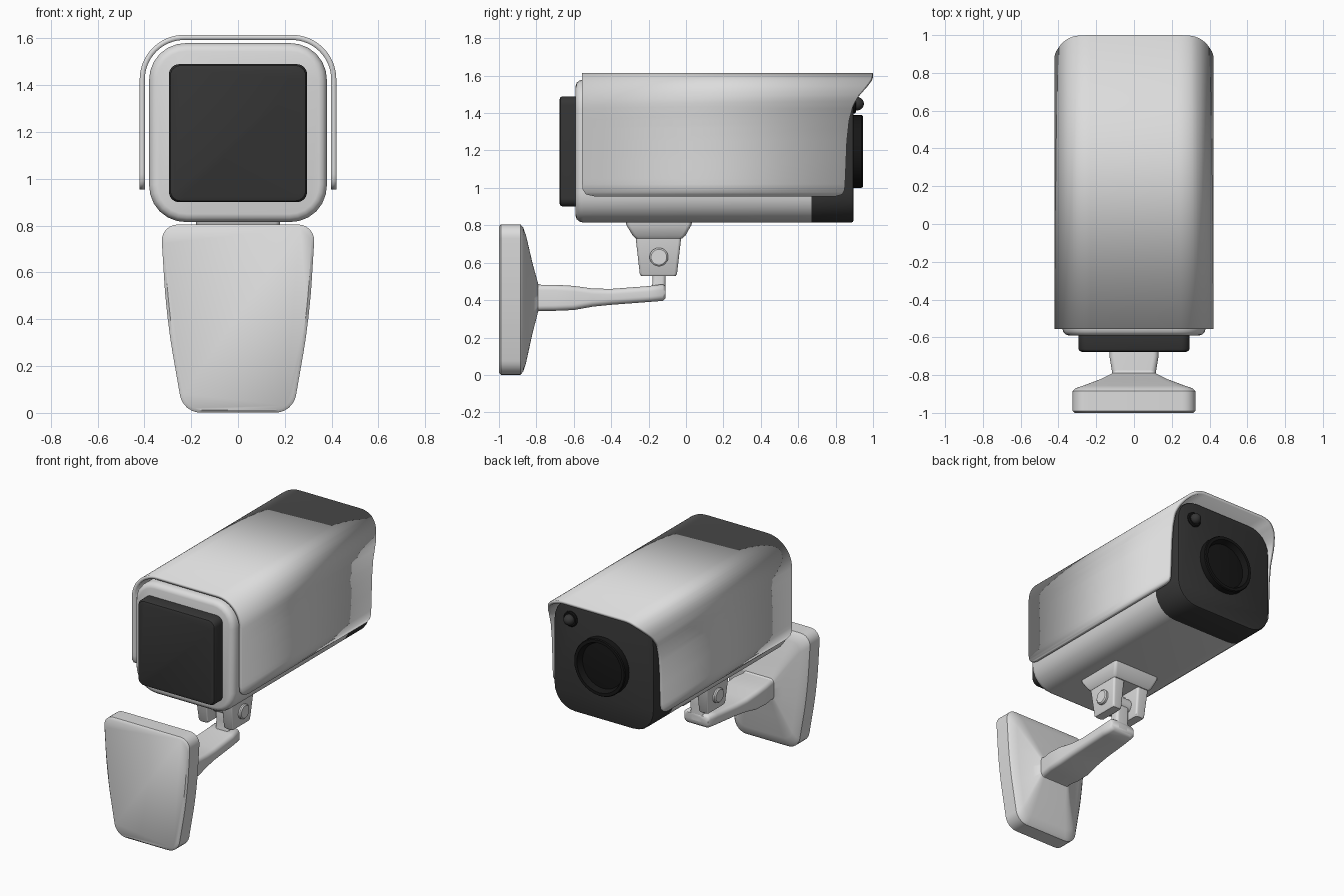
import bpy, bmesh, math
from mathutils import Vector

cube = bpy.data.objects.get("Cube")
if cube:
    bpy.data.objects.remove(cube, do_unlink=True)


def material(name, rgb):
    m = bpy.data.materials.new(name)
    m.use_nodes = True
    m.diffuse_color = (*rgb, 1)
    m.node_tree.nodes["Principled BSDF"].inputs["Base Color"].default_value = (*rgb, 1)
    return m


WHITE = material("off white", (0.72, 0.72, 0.72))
DARK = material("charcoal", (0.036, 0.036, 0.036))
BLACK = material("lens black", (0.008, 0.008, 0.008))


def finish(name, bm, mat, recalc=True, angle=35):
    if recalc:
        bmesh.ops.recalc_face_normals(bm, faces=bm.faces)
    me = bpy.data.meshes.new(name)
    bm.to_mesh(me)
    bm.free()
    me.materials.append(mat)
    ob = bpy.data.objects.new(name, me)
    bpy.context.collection.objects.link(ob)
    bpy.ops.object.select_all(action="DESELECT")
    ob.select_set(True)
    bpy.context.view_layer.objects.active = ob
    bpy.ops.object.shade_smooth_by_angle(angle=math.radians(angle))
    return ob


def rounded(corners, radii, n=6):
    """Polygon with each corner replaced by a smooth curve."""
    pts = []
    for i, c in enumerate(corners):
        c = Vector(c)
        a = (Vector(corners[i - 1]) - c).normalized() * radii[i]
        b = (Vector(corners[(i + 1) % len(corners)]) - c).normalized() * radii[i]
        for k in range(n + 1):
            t = k / n
            w = 0.75 * 2 * t * (1 - t)      # slightly tight corner, near an arc
            u, v = (1 - t) ** 2, t ** 2
            s = u + v + w
            pts.append(c + (a * u + b * v) / s)
    return pts


def rect(w, lo, hi, r):
    return rounded([(w, lo), (w, hi), (-w, hi), (-w, lo)], [r] * 4)


def loft(name, rings, mat, axis="y", angle=35):
    """Skin a list of (position, outline) along an axis and cap the ends."""
    bm = bmesh.new()
    loops = []
    for d, pts in rings:
        loops.append([bm.verts.new((a, d, b) if axis == "y" else (a, b, d)) for a, b in pts])
    n = len(loops[0])
    for p, q in zip(loops, loops[1:]):
        for i in range(n):
            j = (i + 1) % n
            bm.faces.new((p[i], p[j], q[j], q[i]))
    bm.faces.new(loops[0])
    bm.faces.new(loops[-1])
    return finish(name, bm, mat, angle=angle)


def turned(name, profile, centre, mat, axis="y", seg=32):
    """Revolve (radius, offset) pairs round an axis through a centre."""
    bm = bmesh.new()
    vs = [bm.verts.new((r, 0, h)) for r, h in profile]
    edges = [bm.edges.new(e) for e in zip(vs, vs[1:])]
    bmesh.ops.spin(bm, geom=vs + edges, cent=(0, 0, 0), axis=(0, 0, 1),
                   angle=math.tau, steps=seg)
    bmesh.ops.remove_doubles(bm, verts=bm.verts, dist=1e-4)
    for v in bm.verts:
        x, y, z = v.co
        v.co = Vector(centre) + Vector((x, z, -y) if axis == "y" else (z, y, -x))
    return finish(name, bm, mat)


# Housing: pale shell, charcoal lens end, charcoal panel on the other end
def housing(inset):
    return rect(0.38 - inset, 0.815 + inset, 1.58 - inset, 0.16 - inset)


loft("housing_shell", [(-0.59, housing(0.035)), (-0.585, housing(0.018)),
                       (-0.57, housing(0.005)), (-0.55, housing(0)),
                       (0.67, housing(0))], WHITE, angle=60)
loft("lens_end", [(0.67, housing(0)), (0.885, housing(0)),
                  (0.893, housing(0.004)), (0.896, housing(0.012))], DARK)


def panel(inset):
    return rect(0.295 - inset, 0.9 + inset, 1.49 - inset, 0.045)


loft("end_panel", [(-0.58, panel(0)), (-0.66, panel(0)), (-0.672, panel(0.006)),
                   (-0.677, panel(0.02))], DARK)

# Lens barrel with recessed glass, and the small sensor
turned("lens", [(0.195, -0.02), (0.195, 0.045), (0.19, 0.052), (0.17, 0.052),
                (0.155, 0.012), (0.1, 0.018), (0, 0.022)], (0, 0.893, 1.195), BLACK)
turned("sensor_ring", [(0.052, -0.01), (0.052, 0.01), (0.045, 0.015), (0, 0.015)],
       (0.25, 0.893, 1.45), BLACK)
turned("sensor_dome", [(0.036 * math.cos(a), 0.036 * math.sin(a))
                       for a in [k * math.pi / 16 for k in range(-8, 9)]],
       (0.25, 0.915, 1.45), DARK, seg=20)

# Sun hood: rounded arch whose ends follow curves of height
FRONT = [(0.955, 0.80), (0.965, 0.835), (0.99, 0.848), (1.05, 0.852), (1.25, 0.86),
         (1.36, 0.872), (1.44, 0.893), (1.5, 0.925), (1.56, 0.972), (1.595, 0.995),
         (1.616, 1.0)]
BACK = [(0.955, -0.49), (0.965, -0.535), (0.99, -0.552), (1.02, -0.555), (1.62, -0.555)]


def along(curve, z):
    for (z0, y0), (z1, y1) in zip(curve, curve[1:]):
        if z <= z1:
            return y0 + (y1 - y0) * (z - z0) / (z1 - z0)
    return curve[-1][1]


half = [(0.42, z) for z in (0.955, 0.959, 0.965, 0.977, 0.99, 1.02, 1.05, 1.15, 1.25, 1.32, 1.36)]
half += [(0.23 + 0.19 * math.cos(a), 1.425 + 0.19 * math.sin(a))
         for a in [k * math.pi / 32 for k in range(17)]]
arch = half + [(-x, z) for x, z in reversed(half)]
bm = bmesh.new()
rows = [(bm.verts.new((x, along(BACK, z), z)), bm.verts.new((x, along(FRONT, z), z)))
        for x, z in arch]
for (b0, f0), (b1, f1) in zip(rows, rows[1:]):
    bm.faces.new((b0, f0, f1, b1))
hood = finish("sun_hood", bm, WHITE, recalc=False)
wall = hood.modifiers.new("wall", "SOLIDIFY")
wall.thickness = 0.022
wall.offset = -1

# Bracket under the housing: flared plate, two ears and a pivot pin
def block(w, y0, y1, r=0.02, x=0):
    return [(a + x, b) for a, b in rect(w, y0, y1, r)]


loft("bracket_plate", [(0.825, block(0.18, -0.325, 0.035)), (0.80, block(0.178, -0.318, 0.028)),
                       (0.745, block(0.158, -0.285, -0.003)),
                       (0.73, block(0.145, -0.27, -0.02))], WHITE, "z")
for side, label in ((1, "left"), (-1, "right")):
    loft(label + "_ear", [(0.74, block(0.045, -0.27, -0.025, 0.015, side * 0.1)),
                          (0.54, block(0.036, -0.247, -0.048, 0.015, side * 0.096)),
                          (0.53, block(0.03, -0.24, -0.055, 0.015, side * 0.096))], WHITE, "z")
turned("pivot_pin", [(0, -0.157), (0.042, -0.157), (0.05, -0.15), (0.05, 0.15),
                     (0.042, 0.157), (0, 0.157)], (0, -0.145, 0.63), WHITE, "x", 24)

# Arm and the tongue that rises between the ears
loft("arm", [(y, rect(w, lo, hi, 0.03)) for y, w, lo, hi in (
    (-0.83, 0.115, 0.34, 0.485), (-0.77, 0.118, 0.342, 0.482), (-0.70, 0.13, 0.343, 0.482),
    (-0.60, 0.13, 0.347, 0.476), (-0.50, 0.12, 0.365, 0.462), (-0.40, 0.112, 0.375, 0.46),
    (-0.20, 0.105, 0.39, 0.475), (-0.125, 0.1, 0.396, 0.485),
    (-0.11, 0.09, 0.41, 0.475))], WHITE, angle=50)
loft("arm_tongue", [(0.43, block(0.055, -0.19, -0.11)), (0.49, block(0.05, -0.18, -0.11)),
                    (0.54, block(0.05, -0.178, -0.108)), (0.63, block(0.05, -0.185, -0.105)),
                    (0.68, block(0.045, -0.17, -0.12))], WHITE, "z")


# Wall plate: tapering outline drawn in to the arm
def plate(top, mid, low, z0, z1, r):
    zm = (z0 + z1) / 2
    return rounded([(low, z0), (mid, zm), (top, z1), (-top, z1), (-mid, zm), (-low, z0)],
                   [r, r * 2, r, r, r * 2, r])


loft("wall_plate", [
    (-1.0, plate(0.318, 0.293, 0.222, 0.012, 0.793, 0.07)),
    (-0.99, plate(0.33, 0.305, 0.235, 0.001, 0.805, 0.075)),
    (-0.885, plate(0.33, 0.305, 0.235, 0.001, 0.805, 0.075)),
    (-0.87, plate(0.315, 0.29, 0.222, 0.018, 0.787, 0.07)),
    (-0.855, plate(0.27, 0.25, 0.2, 0.065, 0.745, 0.06)),
    (-0.82, plate(0.175, 0.165, 0.148, 0.225, 0.595, 0.04)),
    (-0.79, plate(0.115, 0.115, 0.115, 0.34, 0.487, 0.025)),
    (-0.775, plate(0.11, 0.11, 0.11, 0.345, 0.482, 0.025))], WHITE, angle=40)
